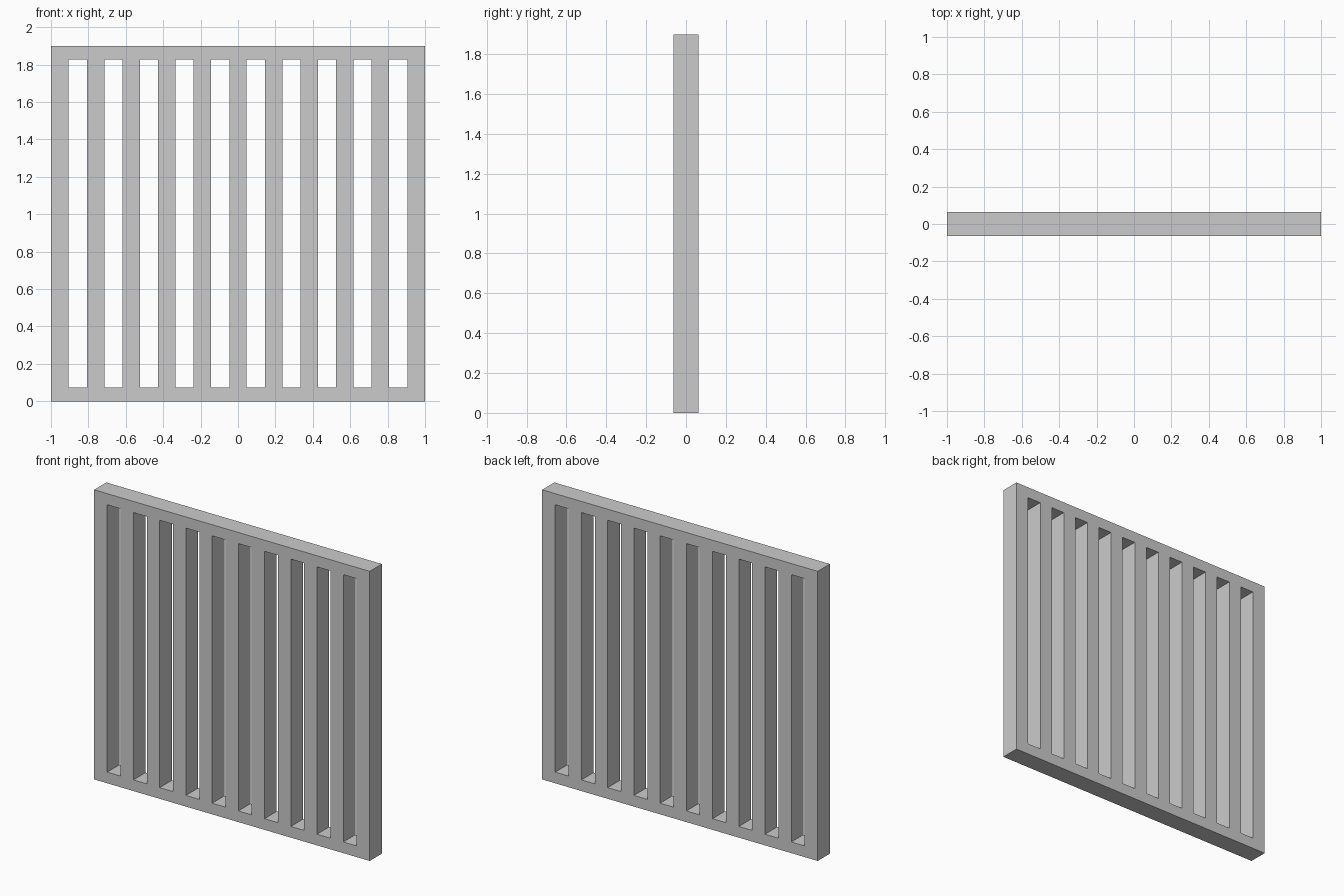
import bpy
import bmesh

if "Cube" in bpy.data.objects:
    bpy.data.objects.remove(bpy.data.objects["Cube"])

WIDTH, HEIGHT, DEPTH = 2.0, 1.90, 0.126
RAIL = 0.073            # height of top and bottom rails
SLOTS, PITCH, SLOT_W = 10, 0.1904, 0.097

# Column and row boundaries of the panel
xs = [-WIDTH / 2]
for i in range(SLOTS):
    c = (i - (SLOTS - 1) / 2) * PITCH
    xs += [c - SLOT_W / 2, c + SLOT_W / 2]
xs.append(WIDTH / 2)
zs = [0, RAIL, HEIGHT - RAIL, HEIGHT]

# Front outline: rails and bars, leaving the slots open
bm = bmesh.new()
grid = [[bm.verts.new((x, -DEPTH / 2, z)) for z in zs] for x in xs]
for i in range(len(xs) - 1):
    for j in range(len(zs) - 1):
        if i % 2 == 1 and j == 1:
            continue
        bm.faces.new((grid[i][j], grid[i + 1][j], grid[i + 1][j + 1], grid[i][j + 1]))

# Give the panel its thickness as one closed solid
front = bm.faces[:]
ret = bmesh.ops.extrude_face_region(bm, geom=front, use_keep_orig=True)
bmesh.ops.translate(bm, vec=(0, DEPTH, 0),
                    verts=[g for g in ret["geom"] if isinstance(g, bmesh.types.BMVert)])
bmesh.ops.recalc_face_normals(bm, faces=bm.faces[:])

mesh = bpy.data.meshes.new("barred_panel")
bm.to_mesh(mesh)
bm.free()
bpy.context.collection.objects.link(bpy.data.objects.new("barred_panel", mesh))
